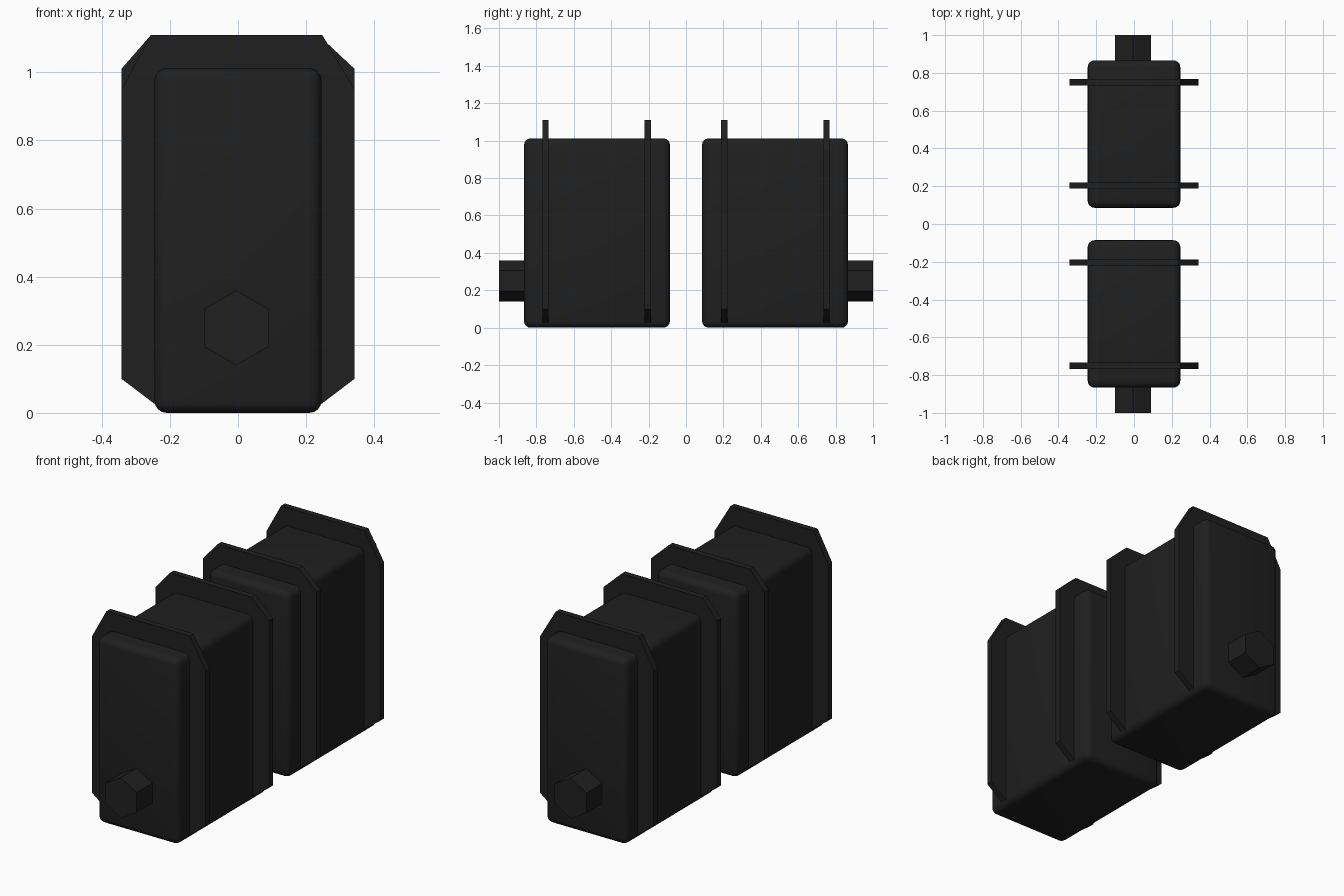
import bpy, bmesh, math
from mathutils import Matrix

if "Cube" in bpy.data.objects:
    bpy.data.objects.remove(bpy.data.objects["Cube"])

black = bpy.data.materials.new("black_plastic")
black.diffuse_color = (0.014, 0.014, 0.014, 1)
black.use_nodes = True
black.node_tree.nodes["Principled BSDF"].inputs["Base Color"].default_value = black.diffuse_color


def finish(bm, name):
    bmesh.ops.recalc_face_normals(bm, faces=bm.faces)
    me = bpy.data.meshes.new(name)
    bm.to_mesh(me)
    bm.free()
    ob = bpy.data.objects.new(name, me)
    bpy.context.collection.objects.link(ob)
    me.materials.append(black)
    return ob


def rounded_box(name, y):
    bm = bmesh.new()
    bmesh.ops.create_cube(bm, size=1, matrix=Matrix.Translation((0, y, 0.506))
                          @ Matrix.Diagonal((0.49, 0.78, 1.012, 1)))
    bmesh.ops.bevel(bm, geom=bm.edges[:], offset=0.035, segments=4,
                    profile=0.5, affect='EDGES')
    ob = finish(bm, name)
    bpy.context.view_layer.objects.active = ob
    ob.select_set(True)
    bpy.ops.object.shade_smooth_by_angle(angle=math.radians(40))
    ob.select_set(False)


def plate(name, y, shoulder_z, left, right):
    # Octagonal flange, extruded along y
    profile = [(-0.23, 0.015), (0.23, 0.015), (0.342, 0.1), (0.342, shoulder_z),
               (right, 1.11), (left, 1.11), (-0.342, shoulder_z), (-0.342, 0.1)]
    bm = bmesh.new()
    face = bm.faces.new([bm.verts.new((x, y - 0.017, z)) for x, z in profile])
    ext = bmesh.ops.extrude_face_region(bm, geom=[face])
    moved = [g for g in ext["geom"] if isinstance(g, bmesh.types.BMVert)]
    bmesh.ops.translate(bm, verts=moved, vec=(0, 0.034, 0))
    finish(bm, name)


def hex_peg(name, side):
    bm = bmesh.new()
    bmesh.ops.create_cone(bm, cap_ends=True, segments=6, radius1=0.11,
                          radius2=0.11, depth=0.16,
                          matrix=Matrix.Translation((-0.005, side * 0.92, 0.25))
                          @ Matrix.Rotation(math.pi / 2, 4, 'X'))
    # Point of the hexagon faces up
    top = max(v.co.z for v in bm.verts)
    if top < 0.355:
        bmesh.ops.rotate(bm, verts=bm.verts, cent=(-0.005, 0, 0.25),
                         matrix=Matrix.Rotation(math.pi / 6, 3, 'Y'))
    finish(bm, name)


# Two mirrored housings, each with two flanges and an end peg
for side, label in ((-1, "front"), (1, "back")):
    rounded_box(label + "_housing", side * 0.476)
    plate(label + "_inner_flange", side * 0.204, 1.01, -0.255, 0.235)
    plate(label + "_outer_flange", side * 0.751, 0.95, -0.255, 0.247)
    hex_peg(label + "_hex_peg", side)
